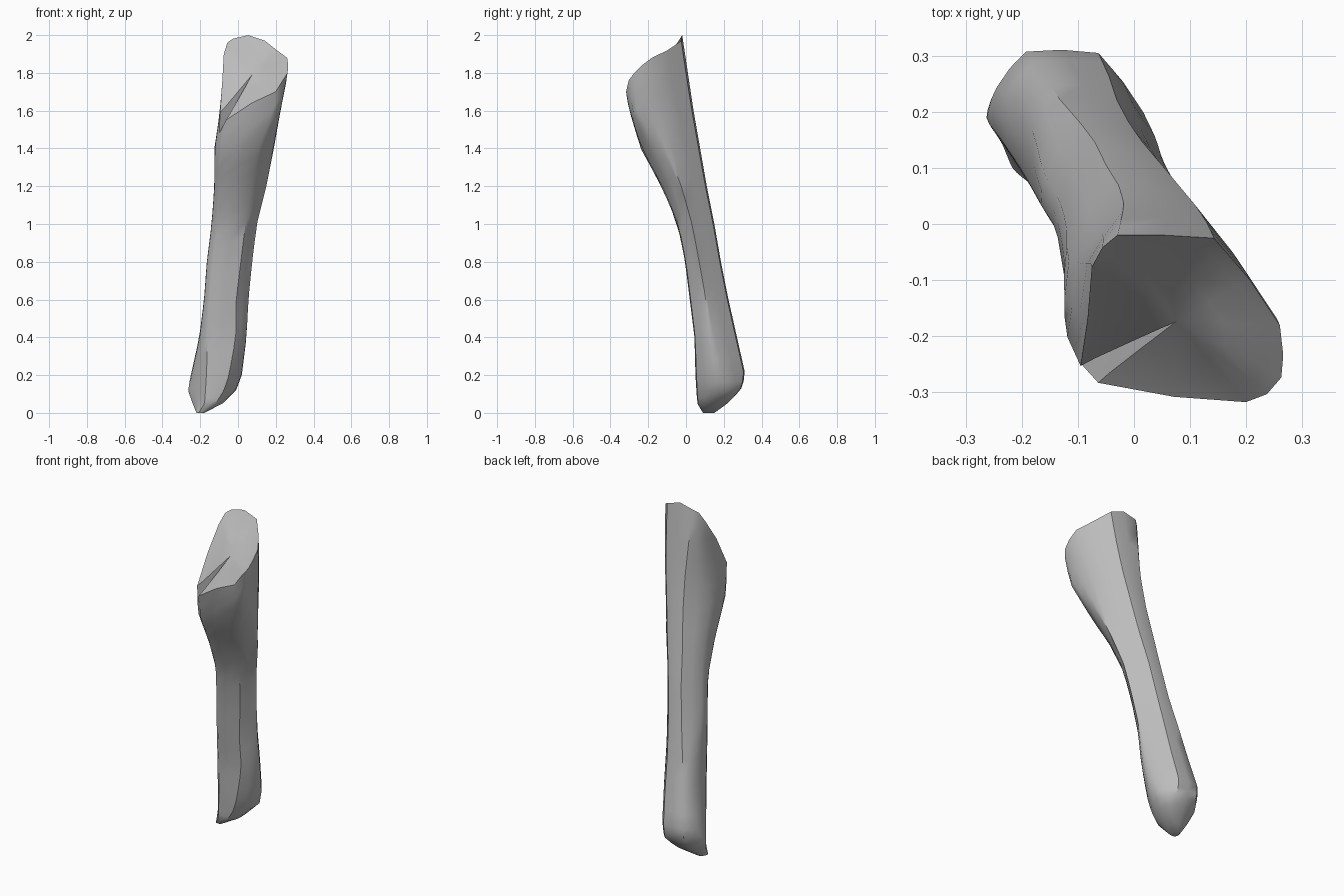
import bpy
import bmesh
from math import radians, cos, sin
from mathutils import Vector

cube = bpy.data.objects.get("Cube")
if cube:
    bpy.data.objects.remove(cube)

# Material
grey = bpy.data.materials.new("pale_grey")
grey.use_nodes = True
COLOUR = (0.5, 0.5, 0.5, 1)
grey.diffuse_color = COLOUR
grey.node_tree.nodes["Principled BSDF"].inputs["Base Color"].default_value = COLOUR

# Shaft sections: height, then limits along x, y and both diagonals
SECTIONS = [
    (0.00, -.22, -.18, .09, .15, -.12, -.07, .20, .25),
    (0.05, -.24, -.08, .06, .22, -.11, .04, .13, .29),
    (0.12, -.265, -.01, .055, .29, -.11, .12, .09, .33),
    (0.20, -.25, .02, .05, .315, -.11, .13, .065, .345),
    (0.40, -.205, .045, .045, .27, -.112, .12, .03, .29),
    (0.60, -.18, .055, .02, .225, -.116, .106, .015, .24),
    (0.80, -.165, .075, -.005, .185, -.118, .10, -.02, .185),
    (1.00, -.14, .10, -.045, .15, -.12, .10, -.063, .143),
    (1.20, -.125, .15, -.13, .11, -.16, .106, -.135, .105),
    (1.40, -.125, .19, -.24, .075, -.215, .11, -.23, .065),
    (1.60, -.095, .225, -.30, .04, -.23, .115, -.34, .04),
    (1.80, -.08, .265, -.34, .01, -.23, .115, -.375, .03),
    (2.00, -.075, .27, -.37, -.02, -.24, .11, -.41, .02),
]
DIRECTIONS = [Vector((cos(radians(a)), sin(radians(a))))
              for a in (0, 35, 90, 145, 180, 215, 270, 325)]
# Height of the slanted end around the rim, starting at +x
RIM = [1.84, 1.88, 1.92, 1.97, 2.0, 1.98, 1.96, 1.90,
       1.76, 1.59, 1.48, 1.55, 1.64, 1.70, 1.76, 1.80]
STEPS = [0, .012, .028, .045, .065, .085, .11] + [.15 + .05 * i for i in range(18)]


def limits(z):
    """Interpolated limits at height z."""
    for low, high in zip(SECTIONS, SECTIONS[1:]):
        if z <= high[0]:
            break
    f = (z - low[0]) / (high[0] - low[0])
    return [a + (b - a) * f for a, b in zip(low[1:], high[1:])]


def outline(z):
    """Sixteen points of a rounded octagon bounded by the limits."""
    x0, x1, y0, y1, u0, u1, v0, v1 = limits(z)
    reach = [x1, u1, y1, v1, -x0, -u0, -y0, -v0]
    corners = []
    for k in range(8):
        a, b = DIRECTIONS[k], DIRECTIONS[(k + 1) % 8]
        ra, rb = reach[k], reach[(k + 1) % 8]
        det = a.x * b.y - a.y * b.x
        corners.append(Vector(((ra * b.y - rb * a.y) / det, (a.x * rb - b.x * ra) / det)))
    mids = [(corners[k - 1] + corners[k]) / 2 for k in range(8)]
    points = []
    for k in range(8):
        chord = (mids[k] + mids[(k + 1) % 8]) / 2
        points += [mids[k], corners[k].lerp(chord, 0.22)]
    return points


# Shaft: columns run from the rounded foot to the slanted rim
bm = bmesh.new()
rings = []
for t in STEPS:
    ring = []
    for k, top in enumerate(RIM):
        z = top * min(t, 1)
        p = outline(z)[k]
        ring.append(bm.verts.new((p.x, p.y, z)))
    rings.append(ring)

# Slightly hollowed end face
centre = sum((v.co for v in rings[-1]), Vector()) / len(RIM)
inward = Vector((0, 0.6, -0.8))
for scale, depth in ((0.85, 0.004), (0.45, 0.006)):
    rings.append([bm.verts.new(centre.lerp(v.co, scale) + inward * depth)
                  for v in rings[len(STEPS) - 1]])

n = len(RIM)
for low, high in zip(rings, rings[1:]):
    for k in range(n):
        j = (k + 1) % n
        bm.faces.new((low[k], low[j], high[j], high[k]))
bm.faces.new(reversed(rings[0]))
pole = bm.verts.new(centre + inward * 0.007)
for k in range(n):
    bm.faces.new((rings[-1][k], rings[-1][(k + 1) % n], pole))
bmesh.ops.recalc_face_normals(bm, faces=bm.faces)

mesh = bpy.data.meshes.new("shaft")
bm.to_mesh(mesh)
bm.free()
mesh.materials.append(grey)
shaft = bpy.data.objects.new("shaft", mesh)
bpy.context.collection.objects.link(shaft)
bpy.ops.object.select_all(action="DESELECT")
shaft.select_set(True)
bpy.context.view_layer.objects.active = shaft
bpy.ops.object.shade_smooth_by_angle(angle=radians(42))
